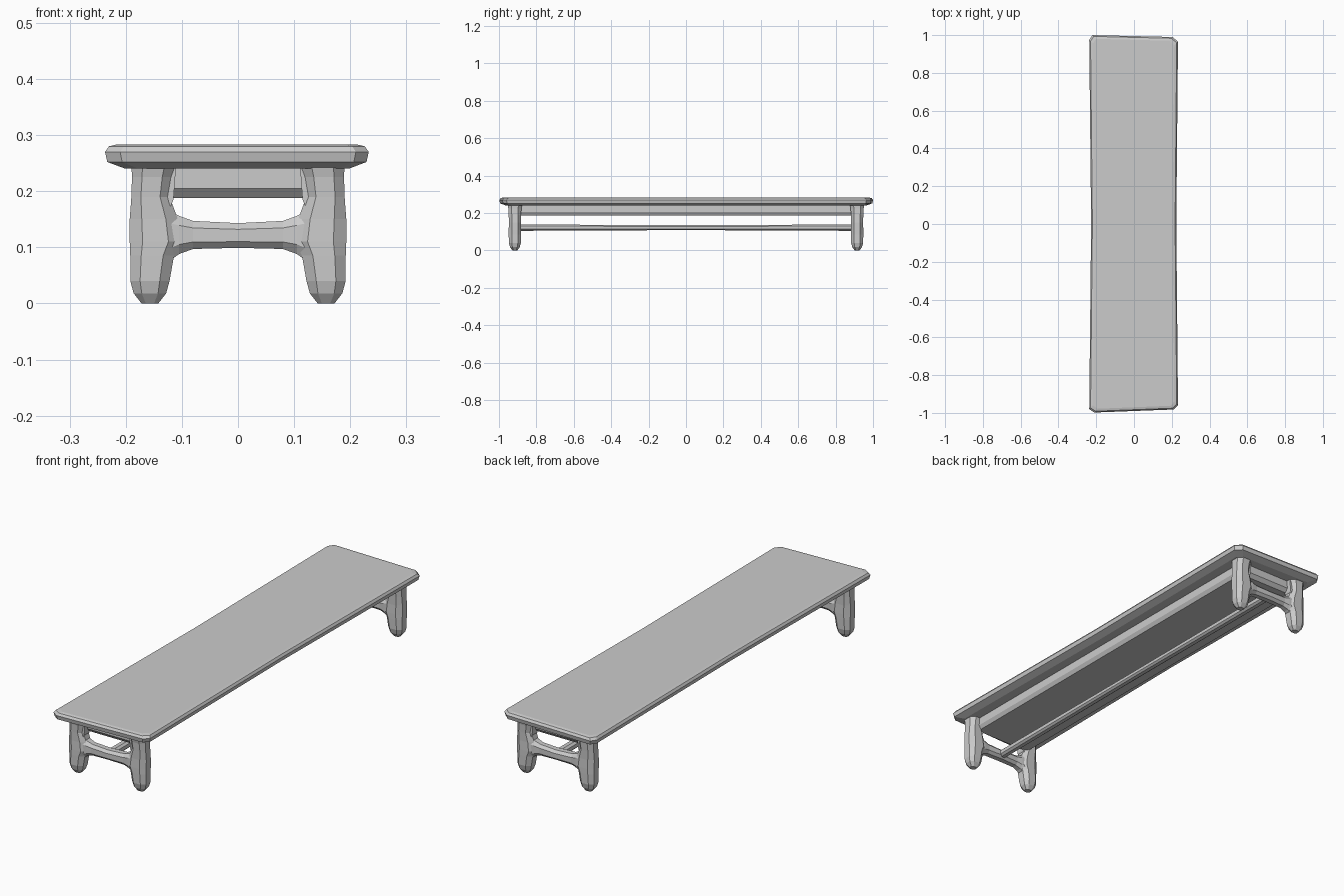
import bpy, bmesh, math

if "Cube" in bpy.data.objects:
    bpy.data.objects.remove(bpy.data.objects["Cube"])


def loft(name, rings):
    """Flat-shaded closed skin through rings with equal point counts."""
    bm = bmesh.new()
    vs = [[bm.verts.new(p) for p in r] for r in rings]
    n = len(vs[0])
    for a, b in zip(vs, vs[1:]):
        for i in range(n):
            bm.faces.new((a[i], a[(i + 1) % n], b[(i + 1) % n], b[i]))
    bm.faces.new(vs[0][::-1])
    bm.faces.new(vs[-1])
    bmesh.ops.recalc_face_normals(bm, faces=bm.faces)
    me = bpy.data.meshes.new(name)
    bm.to_mesh(me)
    bm.free()
    ob = bpy.data.objects.new(name, me)
    bpy.context.collection.objects.link(ob)
    return ob


def octagon(a, b):
    """Chamfered section with half sizes a and b."""
    k = 0.5
    return [(a, -b * k), (a, b * k), (a * k, b), (-a * k, b),
            (-a, b * k), (-a, -b * k), (-a * k, -b), (a * k, -b)]


# Seat plank: slightly waisted, uneven outline with bevelled rim
plan = [(-.21, -.998), (.21, -.982), (.233, -.96), (.224, 0), (.233, .965),
        (.205, .99), (-.22, 1), (-.237, .975), (-.227, 0), (-.237, -.98)]
rim = [(.036, .24), (.004, .252), (0, .27), (.007, .28), (.02, .283)]
loft("seat", [[(x * (1 - d / .235), y * (1 - d), z) for x, y in plan] for d, z in rim])

# Leg sections: z, centre x, half width, half depth
leg = [(0, .157, .015, .013), (.018, .157, .029, .026), (.04, .157, .035, .032),
       (.085, .153, .039, .033), (.11, .147, .046, .033), (.15, .15, .043, .032),
       (.19, .156, .034, .033), (.225, .153, .036, .035), (.25, .15, .04, .04)]
# End stretcher sections: x, centre z, half height, half depth
bar = [(-.13, .12, .05, .026), (-.105, .122, .034, .025), (-.08, .122, .025, .022),
       (0, .121, .022, .024), (.08, .122, .025, .022), (.105, .122, .034, .025),
       (.13, .12, .05, .026)]

for end, sy in (("front", -1), ("back", 1)):
    yc = .915 * sy
    for side, sx in (("left", -1), ("right", 1)):
        loft(f"{end}_{side}_leg",
             [[(sx * cx + u, yc + v, z) for u, v in octagon(hx, hy)]
              for z, cx, hx, hy in leg])
        # Sloping bracket between leg top and apron
        loft(f"{end}_{side}_bracket",
             [[(sx * x, yc + dy, z) for x, z in ((.13, .25), (.13, .15), (.115, .185), (.11, .25))]
              for dy in (-.02, .02)])
    loft(f"{end}_stretcher",
         [[(x, yc + v, cz + u) for u, v in octagon(hz, hy)] for x, cz, hz, hy in bar])

# Solid apron block under the seat, tapering downwards
loft("apron", [[(u * hx, v * hy, z) for u, v in ((-1, -1), (1, -1), (1, 1), (-1, 1))]
               for z, hx, hy in ((.188, .14, .9), (.205, .15, .915), (.248, .15, .915))])

# Long central stretcher joining the two ends
loft("long_stretcher", [[(u, y, .122 + v) for u, v in octagon(.018, h)]
                        for y, h in ((-.91, .017), (0, .013), (.91, .017))])
